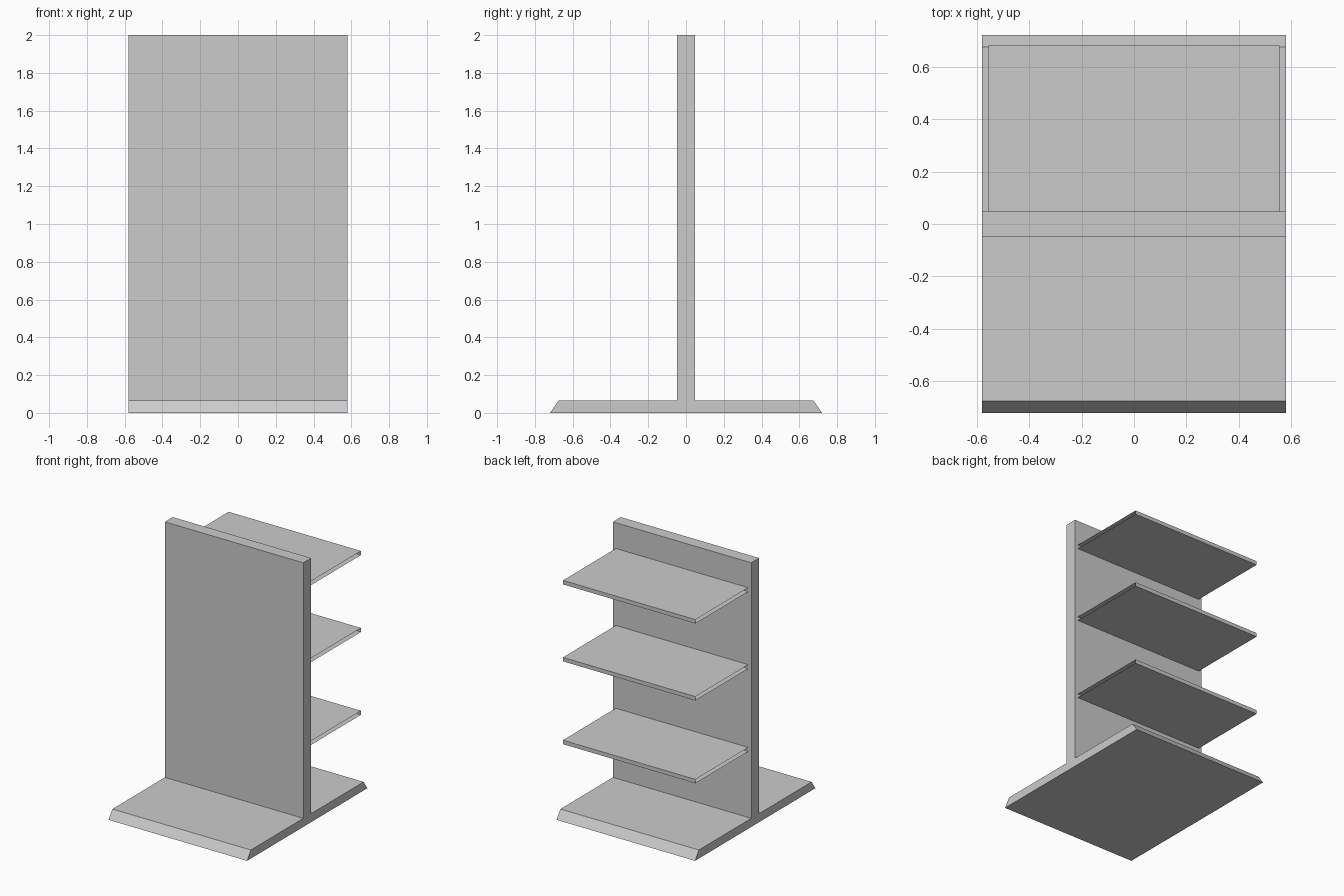
import bpy, bmesh

if "Cube" in bpy.data.objects:
    bpy.data.objects.remove(bpy.data.objects["Cube"])


def extrude_profile(name, points, half_width, closed):
    """Sweep a (y, z) profile along x; closed profiles get end caps."""
    bm = bmesh.new()
    left = [bm.verts.new((-half_width, y, z)) for y, z in points]
    right = [bm.verts.new((half_width, y, z)) for y, z in points]
    n = len(points)
    for i in range(n if closed else n - 1):
        j = (i + 1) % n
        bm.faces.new((left[i], left[j], right[j], right[i]))
    if closed:
        bm.faces.new(left[::-1])
        bm.faces.new(right)
        bmesh.ops.recalc_face_normals(bm, faces=bm.faces[:])
    mesh = bpy.data.meshes.new(name)
    bm.to_mesh(mesh)
    bm.free()
    obj = bpy.data.objects.new(name, mesh)
    bpy.context.collection.objects.link(obj)
    return obj


WALL_Y = 0.047

# Upright panel and bevelled foot as one T-shaped profile
half = [(0.72, 0), (0.675, 0.065), (WALL_Y, 0.065), (WALL_Y, 2)]
profile = half + [(-y, z) for y, z in reversed(half)]
extrude_profile("panel_and_base", profile, 0.58, True)

# Folded sheet shelves on the back: top, front lip and underside, open ends
for i, top in enumerate((0.595, 1.222, 1.805)):
    low = top - 0.03
    fold = [(WALL_Y, top), (0.68, top), (0.68, low), (WALL_Y, low)]
    shelf = extrude_profile(f"shelf_{i + 1}", fold, 0.555, False)
    # Outward side must face up on the top sheet
    if shelf.data.polygons[0].normal.z < 0:
        shelf.data.flip_normals()
